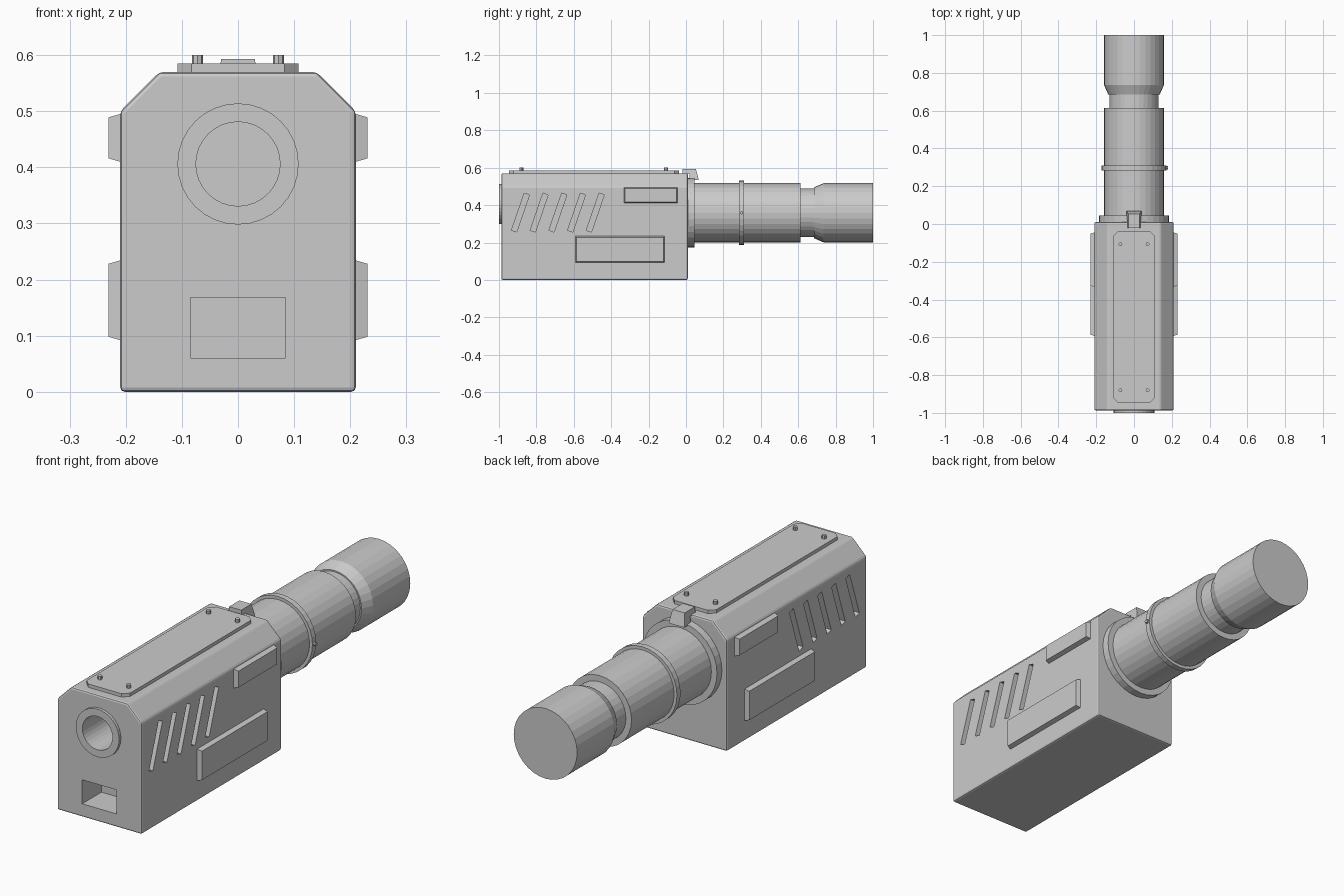
import bpy, bmesh
from math import sin, cos, pi, radians
from mathutils import Vector, Matrix

if "Cube" in bpy.data.objects:
    bpy.data.objects.remove(bpy.data.objects["Cube"])


def finish(name, bm):
    bmesh.ops.recalc_face_normals(bm, faces=bm.faces)
    me = bpy.data.meshes.new(name)
    bm.to_mesh(me)
    bm.free()
    ob = bpy.data.objects.new(name, me)
    bpy.context.collection.objects.link(ob)
    return ob


def loft(name, loops, closed=False):
    """Skin equal-length point loops; cap the ends unless closed into a tube."""
    bm = bmesh.new()
    rings = [[bm.verts.new(p) for p in loop] for loop in loops]
    n = len(rings[0])
    pairs = list(zip(rings, rings[1:]))
    if closed:
        pairs.append((rings[-1], rings[0]))
    else:
        bm.faces.new(rings[0])
        bm.faces.new(rings[-1])
    for a, b in pairs:
        for i in range(n):
            j = (i + 1) % n
            bm.faces.new((a[i], a[j], b[j], b[i]))
    return finish(name, bm)


def lathe(name, profile, z, closed=False, n=32):
    """Revolve (radius, y) points about a y-parallel axis at height z."""
    return loft(name, [[(r * cos(2 * pi * i / n), y, z + r * sin(2 * pi * i / n))
                        for i in range(n)] for r, y in profile], closed)


def box(name, lo, hi):
    x0, y0, z0 = lo
    x1, y1, z1 = hi
    rect = [(x0, y0), (x1, y0), (x1, y1), (x0, y1)]
    return loft(name, [[(x, y, z) for x, y in rect] for z in (z0, z1)])


def bevel(ob, width, segments=2):
    m = ob.modifiers.new("bevel", 'BEVEL')
    m.width, m.segments, m.limit_method = width, segments, 'ANGLE'
    apply(ob, m)


def apply(ob, mod):
    bpy.context.view_layer.objects.active = ob
    bpy.ops.object.modifier_apply(modifier=mod.name)


def cut(ob, cutter):
    m = ob.modifiers.new("cut", 'BOOLEAN')
    m.operation, m.solver, m.object = 'DIFFERENCE', 'EXACT', cutter
    cutter.hide_render = True
    apply(ob, m)
    bpy.data.objects.remove(cutter)


# Housing with chamfered shoulders
half = [(0.21, 0), (0.21, 0.5), (0.14, 0.57)]
outline = half + [(-x, z) for x, z in reversed(half)]
housing = loft("housing", [[(x, y, z) for x, z in outline] for y in (-0.987, 0.01)])
bevel(housing, 0.008)

# Front bore and lower pocket
PORT_Z = 0.406
cut(housing, lathe("bore_cutter", [(0.075, -1.1), (0.075, -0.72)], PORT_Z))
cut(housing, box("pocket_cutter", (-0.085, -1.1, 0.06), (0.085, -0.85, 0.168)))

# Slanted vents on both sides
for side in (-1, 1):
    for k in range(5):
        slot = box("vent_cutter", (-0.04, -0.0145, -0.105), (0.04, 0.0145, 0.105))
        slot.data.transform(Matrix.Translation((side * 0.21, -0.885 + k * 0.1, 0.36))
                            @ Matrix.Rotation(radians(-19), 4, 'X'))
        cut(housing, slot)

# Port rim
lathe("port_rim", [(0.075, -1.0), (0.108, -1.0), (0.108, -0.985), (0.075, -0.985)],
      PORT_Z, closed=True)

# Raised side panels with tapered edges
for side, tag in ((-1, "left"), (1, "right")):
    for part, y0, y1, z0, z1 in (("lower", -0.592, -0.115, 0.092, 0.234),
                                 ("upper", -0.332, -0.045, 0.41, 0.495)):
        loops = []
        for x, d in ((0.2, 0), (0.21, 0), (0.231, 0.006)):
            loops.append([(side * x, y0 + d, z0 + d), (side * x, y1 - d, z0 + d),
                          (side * x, y1 - d, z1 - d), (side * x, y0 + d, z1 - d)])
        loft(f"{part}_panel_{tag}", loops)

# Top cover plate with clipped corners
X, Y0, Y1, C = 0.108, -0.947, -0.037, 0.025
plate = [(X, Y0 + C), (X, Y1 - C), (X - C, Y1), (C - X, Y1),
         (-X, Y1 - C), (-X, Y0 + C), (C - X, Y0), (X - C, Y0)]
loft("cover_plate", [[(x, y, z) for x, y in plate] for z in (0.565, 0.585)])

# Cover bolts
for x in (-0.072, 0.072):
    for y in (-0.88, -0.107):
        loft("cover_bolt", [[(x + 0.01 * cos(i * pi / 4), y + 0.01 * sin(i * pi / 4), z)
                             for i in range(8)] for z in (0.58, 0.6)])

# Latch hooking over the rear edge
latch = [(-0.02, 0.565), (-0.02, 0.593), (0.053, 0.593), (0.068, 0.535),
         (0.02, 0.535), (0.02, 0.565)]
loft("latch", [[(s * (0.03 + (0.593 - z) * 0.15), y, z) for y, z in latch] for s in (-1, 1)])

# Barrel with neck, flare and closed end
BARREL_Z = 0.359
lathe("barrel", [(0.158, 0.0), (0.158, 0.613), (0.13, 0.613), (0.13, 0.685),
                 (0.136, 0.685), (0.158, 0.735), (0.158, 1.0)], BARREL_Z)

# Mounting flange and clamp band
lathe("mount_flange", [(0.15, 0.0), (0.186, 0.0), (0.186, 0.045), (0.15, 0.045)],
      BARREL_Z, closed=True)
lathe("clamp_band", [(0.15, 0.284), (0.172, 0.284), (0.172, 0.31), (0.15, 0.31)],
      BARREL_Z, closed=True)

# Clamp screw on the right side
loft("clamp_screw", [[(x, 0.297 + 0.009 * cos(i * pi / 4), BARREL_Z + 0.009 * sin(i * pi / 4))
                      for i in range(8)] for x in (0.16, 0.181)])
